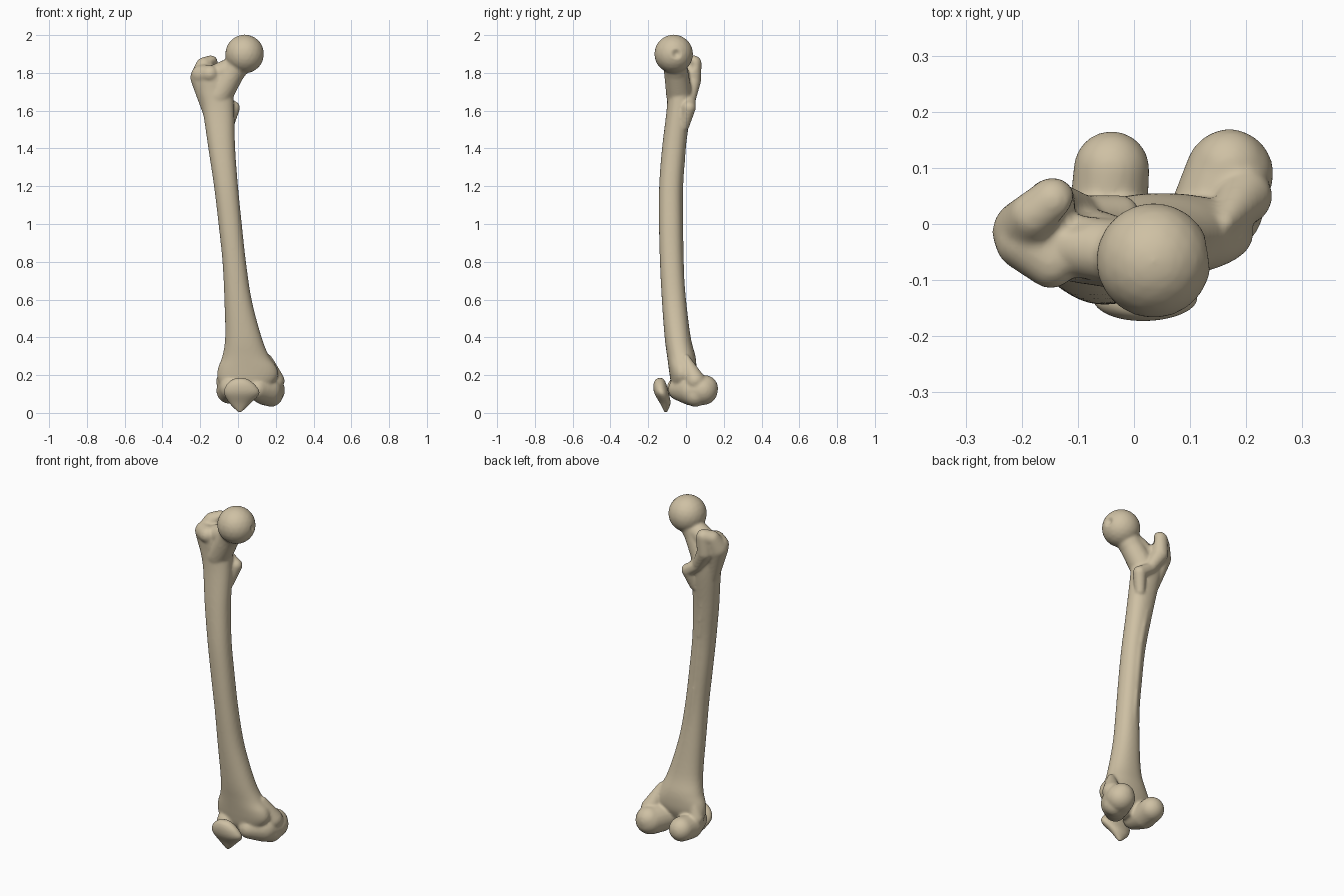
import bpy, bmesh, math
from mathutils import Vector

if "Cube" in bpy.data.objects:
    bpy.data.objects.remove(bpy.data.objects["Cube"], do_unlink=True)

# Single bone colour
ivory = bpy.data.materials.new("bone_ivory")
ivory.use_nodes = True
ivory.diffuse_color = (0.62, 0.53, 0.37, 1)
bsdf = next(n for n in ivory.node_tree.nodes if n.type == 'BSDF_PRINCIPLED')
bsdf.inputs["Base Color"].default_value = ivory.diffuse_color
bsdf.inputs["Roughness"].default_value = 0.7


def refine(rows, steps):
    """Catmull-Rom interpolation of cross-section rows."""
    out = []
    last = len(rows) - 1
    for i in range(last):
        p0, p1 = rows[max(i - 1, 0)], rows[i]
        p2, p3 = rows[i + 1], rows[min(i + 2, last)]
        for s in range(steps):
            t = s / steps
            out.append([0.5 * (2 * b + (c - a) * t
                               + (2 * a - 5 * b + 4 * c - d) * t ** 2
                               + (3 * b - a - 3 * c + d) * t ** 3)
                        for a, b, c, d in zip(p0, p1, p2, p3)])
    return out + [list(rows[-1])]


def loft(bm, rows, power, steps=5, sides=40):
    """Closed loft through rows of (z, x_min, x_max, y_min, y_max)."""
    rings = []
    for z, x0, x1, y0, y1 in refine(rows, steps):
        ring = []
        for k in range(sides):
            a = 2 * math.pi * k / sides
            c, s = math.cos(a), math.sin(a)
            c = math.copysign(abs(c) ** (2 / power), c)
            s = math.copysign(abs(s) ** (2 / power), s)
            ring.append(bm.verts.new(((x0 + x1) / 2 + (x1 - x0) / 2 * c,
                                      (y0 + y1) / 2 + (y1 - y0) / 2 * s, z)))
        rings.append(ring)
    for low, high in zip(rings, rings[1:]):
        for k in range(sides):
            n = (k + 1) % sides
            bm.faces.new((low[k], low[n], high[n], high[k]))
    bm.faces.new(rings[0][::-1])
    bm.faces.new(rings[-1])


def sphere_points():
    tmp = bmesh.new()
    bmesh.ops.create_icosphere(tmp, subdivisions=3, radius=1)
    pts = [v.co.copy() for v in tmp.verts]
    tmp.free()
    return pts


BALL = sphere_points()


def limb(bm, *knots):
    """Rounded, tapering limb through knots of (x, y, z, radius)."""
    pairs = list(zip(knots, knots[1:])) or [(knots[0],)]
    for pair in pairs:
        verts = [bm.verts.new(Vector(k[:3]) + p * k[3]) for k in pair for p in BALL]
        bmesh.ops.convex_hull(bm, input=verts)
        loose = [v for v in verts if v.is_valid and not v.link_faces]
        bmesh.ops.delete(bm, geom=loose, context='VERTS')


def finish(name, bm, voxel, rounds):
    """Fuse the forms into one smooth skin."""
    bmesh.ops.recalc_face_normals(bm, faces=bm.faces)
    mesh = bpy.data.meshes.new(name)
    bm.to_mesh(mesh)
    bm.free()
    obj = bpy.data.objects.new(name, mesh)
    bpy.context.collection.objects.link(obj)
    remesh = obj.modifiers.new("fuse", 'REMESH')
    remesh.mode = 'VOXEL'
    remesh.voxel_size = voxel
    smooth = obj.modifiers.new("soften", 'SMOOTH')
    smooth.factor = 0.5
    smooth.iterations = rounds
    graph = bpy.context.evaluated_depsgraph_get()
    baked = bpy.data.meshes.new_from_object(obj.evaluated_get(graph))
    obj.modifiers.clear()
    obj.data = baked
    bpy.data.meshes.remove(mesh)
    baked.name = name
    baked.materials.clear()
    baked.materials.append(ivory)
    baked.polygons.foreach_set("use_smooth", [True] * len(baked.polygons))
    return obj


def dent(obj, centre, radius, depth):
    centre = Vector(centre)
    moves = []
    for v in obj.data.vertices:
        d = (v.co - centre).length / radius
        if d < 1:
            moves.append((v, v.normal * depth * (1 - d * d) ** 2))
    for v, shift in moves:
        v.co -= shift
    obj.data.update()


bone = bmesh.new()

# Shaft, bowed forward and flaring at the knee
loft(bone, [
    (0.10, -0.05, 0.12, -0.05, 0.01),
    (0.14, -0.09, 0.17, -0.075, 0.03),
    (0.19, -0.11, 0.21, -0.085, 0.05),
    (0.24, -0.105, 0.205, -0.092, 0.055),
    (0.30, -0.083, 0.165, -0.10, 0.05),
    (0.40, -0.068, 0.125, -0.113, 0.025),
    (0.60, -0.072, 0.072, -0.128, 0.0),
    (0.80, -0.082, 0.042, -0.138, -0.015),
    (1.00, -0.103, 0.02, -0.143, -0.02),
    (1.20, -0.127, 0.0, -0.142, -0.02),
    (1.40, -0.157, -0.015, -0.127, -0.002),
    (1.60, -0.187, -0.02, -0.103, 0.025),
    (1.70, -0.212, -0.025, -0.098, 0.03),
    (1.78, -0.215, -0.04, -0.098, 0.02),
    (1.82, -0.18, -0.06, -0.08, 0.0)], power=2.2)

# Ridge down the back of the shaft
limb(bone, (-0.10, -0.012, 1.45, 0.016), (-0.065, -0.033, 1.2, 0.018),
     (-0.04, -0.033, 0.95, 0.018), (-0.01, -0.022, 0.65, 0.016))

# Head and neck
limb(bone, (0.035, -0.065, 1.9, 0.103))
limb(bone, (0.03, -0.063, 1.89, 0.068), (-0.03, -0.052, 1.8, 0.064),
     (-0.1, -0.035, 1.68, 0.07))
limb(bone, (-0.02, -0.052, 1.83, 0.058), (-0.13, -0.035, 1.785, 0.055))

# Large outer knob at the hip
limb(bone, (-0.155, -0.03, 1.6, 0.035), (-0.193, -0.015, 1.775, 0.06),
     (-0.18, 0.015, 1.84, 0.043), (-0.145, 0.042, 1.852, 0.041))
limb(bone, (-0.195, -0.03, 1.79, 0.053), (-0.148, -0.068, 1.795, 0.047))

# Crest behind, running down to the small inner knob
limb(bone, (-0.145, 0.042, 1.85, 0.041), (-0.15, 0.035, 1.76, 0.045),
     (-0.09, 0.02, 1.66, 0.032), (-0.025, 0.016, 1.615, 0.036),
     (-0.05, -0.01, 1.52, 0.028))

# Inner knee condyle with its side swelling
limb(bone, (0.10, -0.035, 0.125, 0.06), (0.15, 0.03, 0.12, 0.082),
     (0.17, 0.09, 0.12, 0.079))
limb(bone, (0.195, 0.05, 0.17, 0.052), (0.16, 0.0, 0.29, 0.02))
limb(bone, (0.175, 0.05, 0.095, 0.063), (0.17, 0.10, 0.13, 0.07))

# Outer knee condyle with its side swelling
limb(bone, (-0.035, -0.04, 0.13, 0.062), (-0.045, 0.03, 0.118, 0.07),
     (-0.04, 0.098, 0.125, 0.068))
limb(bone, (-0.075, 0.01, 0.165, 0.042), (-0.05, 0.0, 0.28, 0.025))

thigh_bone = finish("thigh_bone", bone, 0.007, 9)

# Ligament pit on the head and hollow beside the hip knob
dent(thigh_bone, (0.132, -0.05, 1.9), 0.032, 0.014)
dent(thigh_bone, (-0.115, 0.02, 1.84), 0.045, 0.012)

# Kneecap, a rounded wedge with a lower point
cap = bmesh.new()
loft(cap, [
    (0.005, 0.0, 0.02, -0.115, -0.1),
    (0.05, -0.045, 0.065, -0.137, -0.082),
    (0.10, -0.073, 0.113, -0.166, -0.09),
    (0.14, -0.066, 0.098, -0.173, -0.1),
    (0.17, -0.04, 0.065, -0.166, -0.112),
    (0.184, -0.012, 0.035, -0.15, -0.125)], power=2.1)
finish("kneecap", cap, 0.005, 5)
